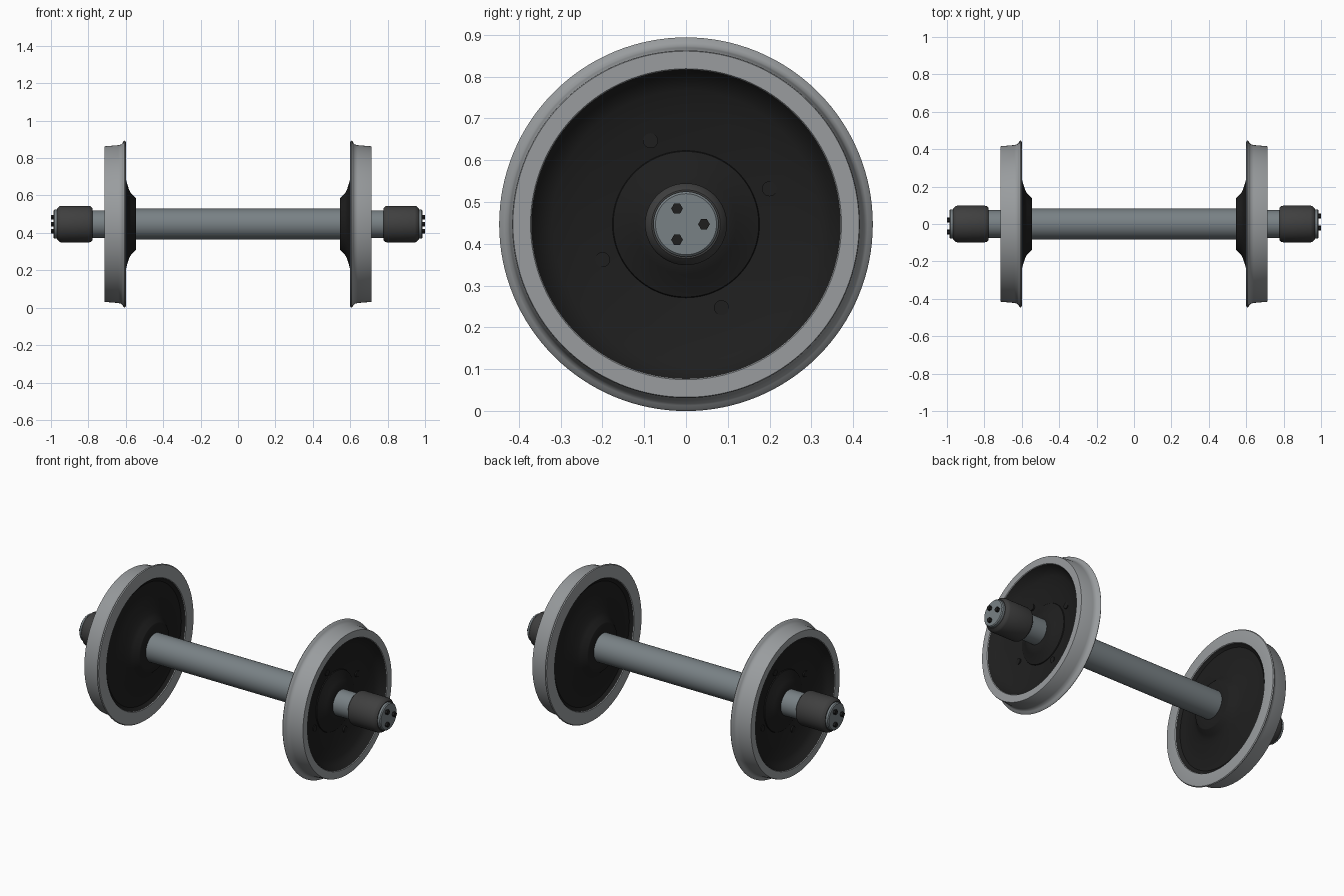
import bpy, bmesh, math
from mathutils import Matrix, Vector

if "Cube" in bpy.data.objects:
    bpy.data.objects.remove(bpy.data.objects["Cube"])

CZ = 0.447  # axle height


def material(name, rgb):
    m = bpy.data.materials.new(name)
    m.diffuse_color = (*rgb, 1)
    m.use_nodes = True
    m.node_tree.nodes["Principled BSDF"].inputs["Base Color"].default_value = m.diffuse_color
    return m


RIM = material("rim steel", (0.32, 0.335, 0.345))
AXLE = material("axle steel", (0.19, 0.22, 0.235))
BLACK = material("black paint", (0.013, 0.013, 0.013))
BEARING = material("dark bearing grey", (0.05, 0.05, 0.05))


def finish(bm, name, mats, side, angle=35):
    """Move the part to axle height; side -1 turns it half round to the other end."""
    bmesh.ops.recalc_face_normals(bm, faces=bm.faces)
    turn = Matrix.Rotation(0 if side > 0 else math.pi, 4, 'Z')
    bm.transform(Matrix.Translation((0, 0, CZ)) @ turn)
    me = bpy.data.meshes.new(name)
    bm.to_mesh(me)
    bm.free()
    for m in mats:
        me.materials.append(m)
    ob = bpy.data.objects.new(name, me)
    bpy.context.collection.objects.link(ob)
    bpy.ops.object.select_all(action='DESELECT')
    ob.select_set(True)
    bpy.context.view_layer.objects.active = ob
    bpy.ops.object.shade_smooth_by_angle(angle=math.radians(angle))


def lathe(name, profile, mats, side=1, seg=64, rule=None):
    """Spin an (x, radius) outline around the x axis."""
    bm = bmesh.new()
    vs = [bm.verts.new((x, 0, r)) for x, r in profile]
    es = [bm.edges.new(p) for p in zip(vs, vs[1:])]
    bmesh.ops.spin(bm, geom=vs + es, cent=(0, 0, 0), axis=(1, 0, 0),
                   angle=2 * math.pi, steps=seg, use_duplicate=False)
    bmesh.ops.remove_doubles(bm, verts=bm.verts, dist=1e-5)
    if rule:
        for f in bm.faces:
            f.material_index = rule(f)
    finish(bm, name, mats, side)


def studs(name, spots, x0, x1, r, seg, mat, side):
    """Short cylinders along x at the given (y, z) spots."""
    bm = bmesh.new()
    for y, z in spots:
        place = Matrix.Translation(((x0 + x1) / 2, y, z)) @ Matrix.Rotation(math.pi / 2, 4, 'Y')
        bmesh.ops.create_cone(bm, cap_ends=True, segments=seg, radius1=r, radius2=r,
                              depth=x1 - x0, matrix=place)
    finish(bm, name, [mat], side, 40)


def ring(radius, count, start):
    return [(radius * math.cos(math.radians(start) + i * 2 * math.pi / count),
             radius * math.sin(math.radians(start) + i * 2 * math.pi / count))
            for i in range(count)]


# Wheel outline: outer hub and web, rim, tread, flange, inner web, inner hub
WHEEL = [(0.672, 0.07), (0.672, 0.095), (0.660, 0.120), (0.645, 0.150), (0.637, 0.174),
         (0.632, 0.176), (0.636, 0.20), (0.648, 0.26), (0.664, 0.32), (0.680, 0.35),
         (0.712, 0.37), (0.715, 0.372), (0.715, 0.414), (0.711, 0.416), (0.64, 0.422),
         (0.625, 0.426), (0.617, 0.434), (0.612, 0.443), (0.606, 0.447), (0.601, 0.443),
         (0.599, 0.435), (0.599, 0.372), (0.603, 0.37), (0.616, 0.35), (0.613, 0.30),
         (0.604, 0.26), (0.594, 0.22), (0.583, 0.185), (0.572, 0.164), (0.547, 0.140),
         (0.545, 0.136), (0.545, 0.07)]


def wheel_colour(f):
    c = f.calc_center_median()
    return 0 if Vector((c.y, c.z)).length > 0.3705 else 1


# Axle shaft with narrower journals
lathe("axle", [(-0.80, 0), (-0.80, 0.074), (-0.66, 0.074), (-0.66, 0.083), (0.66, 0.083),
               (0.66, 0.074), (0.80, 0.074), (0.80, 0)], [AXLE])

for side, label in ((1, "right"), (-1, "left")):
    lathe(label + "_wheel", WHEEL, [RIM, BLACK], side, 128, wheel_colour)

    # Plugs on the web
    studs(label + "_web_plugs", ring(0.217, 4, 23), 0.635, 0.645, 0.018, 24, BLACK, side)

    # Axle bearing with chamfered ends
    lathe(label + "_bearing", [(0.778, 0), (0.778, 0.086), (0.787, 0.095), (0.797, 0.098),
                               (0.945, 0.098), (0.955, 0.095), (0.968, 0.082), (0.968, 0)],
          [BEARING], side)

    # End cap and its hexagon bolts
    lathe(label + "_end_cap", [(0.96, 0), (0.96, 0.078), (0.981, 0.078), (0.986, 0.073),
                               (0.986, 0)], [AXLE], side)
    studs(label + "_cap_bolts", ring(0.043, 3, 0), 0.98, 1.0, 0.014, 6, BLACK, side)
